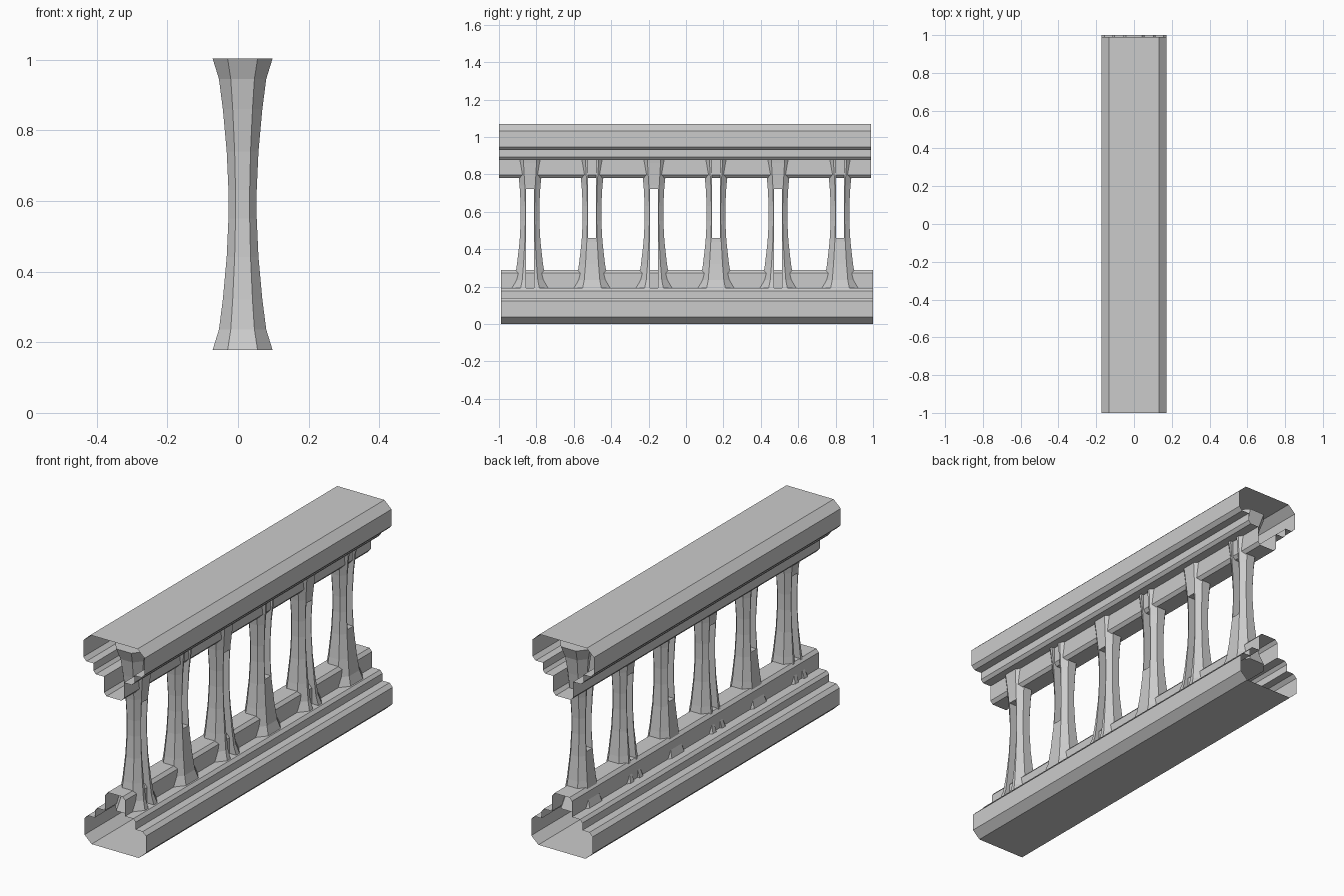
import bpy, bmesh, math

if "Cube" in bpy.data.objects:
    bpy.data.objects.remove(bpy.data.objects["Cube"])

def add_object(name, mesh):
    obj = bpy.data.objects.new(name, mesh)
    bpy.context.collection.objects.link(obj)
    return obj

def loft(name, rings, closed_ends):
    """Skin a list of equal-length point rings with flat quads."""
    bm = bmesh.new()
    loops = [[bm.verts.new(p) for p in ring] for ring in rings]
    n = len(loops[0])
    for a, b in zip(loops, loops[1:]):
        for i in range(n):
            j = (i + 1) % n
            bm.faces.new((a[i], a[j], b[j], b[i]))
    if closed_ends:
        bm.faces.new(loops[0])
        bm.faces.new(loops[-1])
    bmesh.ops.recalc_face_normals(bm, faces=bm.faces[:])
    mesh = bpy.data.meshes.new(name)
    bm.to_mesh(mesh)
    bm.free()
    return mesh

# Rails: stepped, chamfered half profile (x, z), mirrored and extruded, open ends
HEIGHT = 1.07
half = [(0.133, 0), (0.173, 0.037), (0.173, 0.122), (0.155, 0.14),
        (0.115, 0.14), (0.115, 0.177), (0.102, 0.192),
        (0.056, 0.192), (0.056, 0.272), (0.042, 0.288)]
profile = half + [(-x, z) for x, z in reversed(half)]

def rail(name, y0, y1, flip):
    rings = [[(x, y, HEIGHT - z if flip else z) for x, z in profile]
             for y in (y0, y1)]
    return add_object(name, loft(name, rings, False))

rail("bottom_rail", -0.99, 1.0, False)
rail("top_rail", -1.0, 0.99, True)

# Baluster: waisted octagon, (height from middle, half width in x)
lower = [(-0.413, 0.085), (-0.355, 0.067), (-0.27, 0.056),
         (-0.15, 0.045), (-0.04, 0.040)]
levels = lower + [(-z, r) for z, r in reversed(lower)]
octagon = [(1, -.5), (1, .5), (.5, 1), (-.5, 1),
           (-1, .5), (-1, -.5), (-.5, -1), (.5, -1)]
rings = [[(u * r, v * r * 1.24, z) for u, v in octagon] for z, r in levels]
blank = add_object("baluster_blank", loft("baluster_blank", rings, True))

# Slot through the upper part of the baluster
bpy.ops.mesh.primitive_cube_add(size=1, location=(0, 0, 0.185))
cutter = bpy.context.object
cutter.name = "slot_cutter"
cutter.scale = (0.4, 0.045, 0.63)
cutter.hide_render = True
cut = blank.modifiers.new("slot", 'BOOLEAN')
cut.operation = 'DIFFERENCE'
cut.solver = 'EXACT'
cut.object = cutter
bpy.context.view_layer.update()
graph = bpy.context.evaluated_depsgraph_get()
slotted = bpy.data.meshes.new_from_object(blank.evaluated_get(graph))
bpy.data.objects.remove(blank)
bpy.data.objects.remove(cutter)

# Six balusters, every other one upside down
for i in range(6):
    b = add_object(f"baluster_{i + 1}", slotted)
    b.location = (0.013, -0.834 + 0.3315 * i, 0.591)
    if i % 2 == 0:
        b.rotation_euler.x = math.pi
